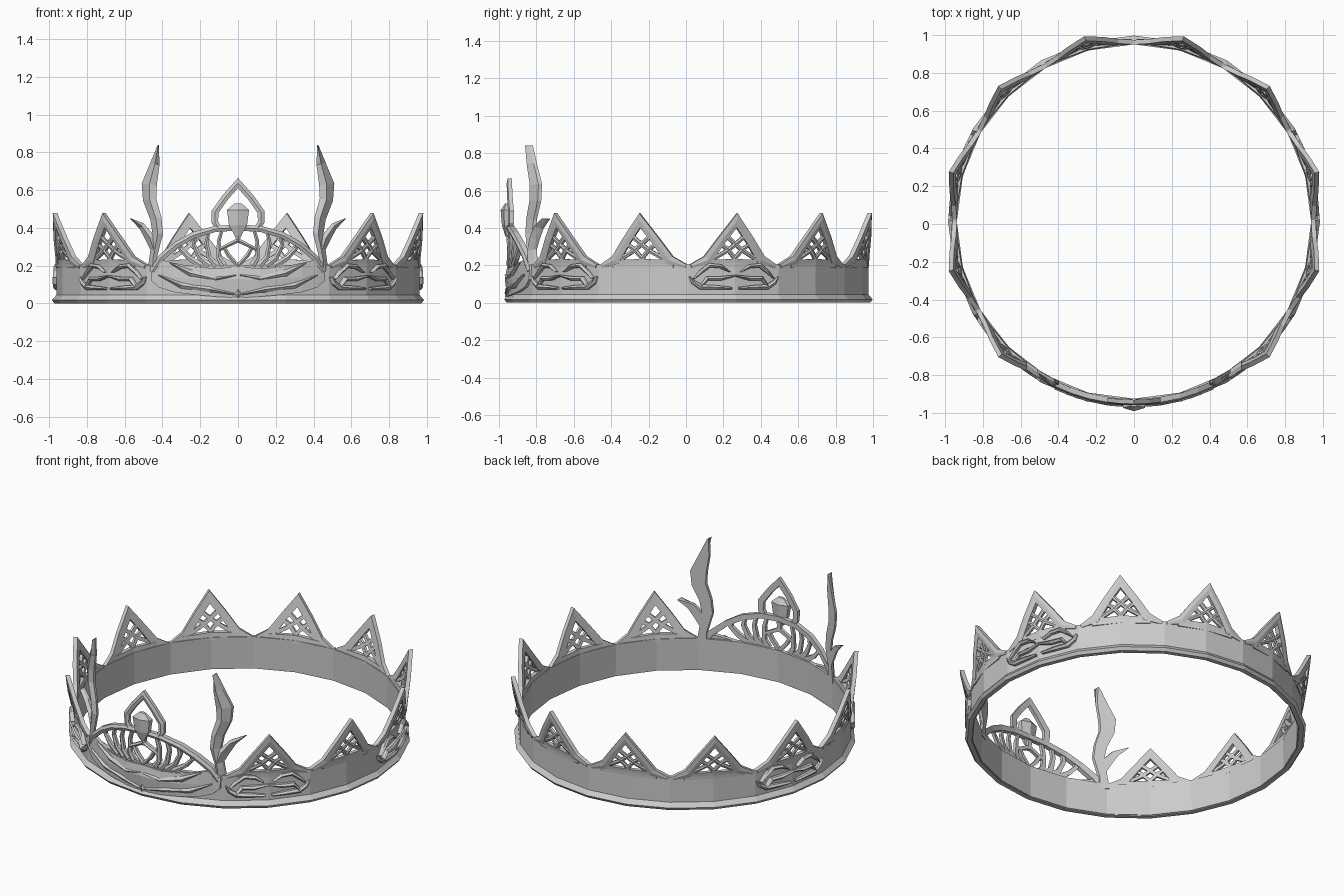
import bpy, bmesh, math
from mathutils import Vector

if "Cube" in bpy.data.objects:
    bpy.data.objects.remove(bpy.data.objects["Cube"])

CY = 0.013  # ring centre in y


def pt(a0, u, z, r):
    """Wrap a flat position (u sideways, z up) round the ring at heading a0 (0 = front)."""
    a = math.radians(a0) + math.asin(u / r)
    return Vector((r * math.sin(a), CY - r * math.cos(a), z))


def finish(name, bm):
    bmesh.ops.recalc_face_normals(bm, faces=bm.faces)
    me = bpy.data.meshes.new(name)
    bm.to_mesh(me)
    bm.free()
    ob = bpy.data.objects.new(name, me)
    bpy.context.collection.objects.link(ob)
    return ob


def flare(z):
    """Outer radius: points lean outward above the band."""
    return 0.962 + 0.055 * max(0, z - 0.2) / 0.285


def straight(z):
    return 0.962


def ribbon(bm, a0, path, inner=-0.025, outer=0.0, ridge=0.008, rf=straight):
    """Ridged strip along path of (u, z, width), wrapped on the ring."""
    p = [Vector(q[:2]) for q in path]
    rings = []
    for i, q in enumerate(path):
        d0 = (p[i] - p[i - 1]).normalized() if i else (p[1] - p[0]).normalized()
        d1 = (p[i + 1] - p[i]).normalized() if i < len(p) - 1 else d0
        t = (d0 + d1).normalized()
        n = Vector((-t.y, t.x))
        h = n * q[2] / 2 / max(0.45, t.dot(d0))
        ring = []
        for s, off in ((-1, inner), (-1, outer), (0, outer + ridge), (1, outer), (1, inner)):
            c = p[i] + h * s
            ring.append(bm.verts.new(pt(a0, c.x, c.y, rf(c.y) + off)))
        rings.append(ring)
    for a, b in zip(rings, rings[1:]):
        for k in range(5):
            bm.faces.new((a[k], a[(k + 1) % 5], b[(k + 1) % 5], b[k]))
    bm.faces.new(rings[0])
    bm.faces.new(rings[-1])


def mirrored(bm, a0, path, **kw):
    ribbon(bm, a0, path, **kw)
    ribbon(bm, a0, [(-u, z, w) for u, z, w in path], **kw)


def lathe(name, profile, n=24):
    """Closed (r, z) profile turned round the ring centre."""
    bm = bmesh.new()
    rings = [[bm.verts.new(pt(360 * i / n, 0, z, r)) for r, z in profile] for i in range(n)]
    m = len(profile)
    for i in range(n):
        a, b = rings[i], rings[(i + 1) % n]
        for k in range(m):
            bm.faces.new((a[k], b[k], b[(k + 1) % m], a[(k + 1) % m]))
    return finish(name, bm)


# Band and bottom rim
lathe("band", [(0.94, 0.005), (0.962, 0.005), (0.962, 0.205), (0.938, 0.205)])
lathe("bottom_rim", [(0.945, 0), (0.972, 0), (0.985, 0.018), (0.962, 0.045), (0.945, 0.02)])

# Ten openwork points, none behind the front ornament
for i in range(10):
    a = 45 + 30 * i
    bm = bmesh.new()
    leg = [(-0.235, 0.195, 0.02), (-0.15, 0.228, 0.05), (-0.078, 0.335, 0.046), (0, 0.44, 0.046)]
    ribbon(bm, a, leg + [(-u, z, w) for u, z, w in leg[-2::-1]], rf=flare, ridge=0.004)
    ribbon(bm, a, [(-0.17, 0.207, 0.04), (0, 0.212, 0.045), (0.17, 0.207, 0.04)], rf=flare, ridge=0)
    mirrored(bm, a, [(-0.135, 0.225, 0.022), (-0.04, 0.28, 0.022), (0.055, 0.36, 0.022)],
             rf=flare, inner=-0.02, outer=-0.005, ridge=0.004)
    mirrored(bm, a, [(-0.085, 0.315, 0.02), (-0.045, 0.29, 0.022), (0.015, 0.22, 0.02)],
             rf=flare, inner=-0.02, outer=-0.005, ridge=0.004)
    finish("crown_point", bm)

# Scrollwork reliefs on both sides
for a in (45, -45, 105, -105):
    bm = bmesh.new()
    kw = dict(inner=-0.015, outer=0.01, ridge=0.01)
    mirrored(bm, a, [(-0.02, 0.078, 0.012), (-0.1, 0.082, 0.022), (-0.185, 0.085, 0.026),
                     (-0.225, 0.11, 0.022), (-0.245, 0.14, 0.004)], **kw)
    mirrored(bm, a, [(-0.185, 0.09, 0.01), (-0.15, 0.13, 0.02), (-0.08, 0.13, 0.022),
                     (0.0, 0.145, 0.008)], **kw)
    mirrored(bm, a, [(-0.22, 0.13, 0.006), (-0.185, 0.165, 0.018), (-0.14, 0.2, 0.022),
                     (-0.08, 0.195, 0.02), (-0.03, 0.165, 0.004)], **kw)
    finish("side_scroll", bm)

# Front plate: faceted lens with a raised ridge
bm = bmesh.new()
half = [(0, 0.195, 0.13, 0.03), (0.12, 0.185, 0.125, 0.036), (0.24, 0.195, 0.13, 0.047),
        (0.34, 0.215, 0.14, 0.06), (0.42, 0.235, 0.15, 0.085), (0.462, 0.2, 0.155, 0.125)]
cols = [(-x, t, m, b) for x, t, m, b in half[:0:-1]] + half
rings = []
for x, t, m, b in cols:
    prof = [(t, 0.945), (t, 0.968), (m, 0.982 - 0.03 * abs(x)), (b, 0.97), (b, 0.945)]
    rings.append([bm.verts.new(pt(0, x, z, r)) for z, r in prof])
for a, b in zip(rings, rings[1:]):
    for k in range(5):
        bm.faces.new((a[k], b[k], b[(k + 1) % 5], a[(k + 1) % 5]))
bm.faces.new(rings[0])
bm.faces.new(rings[-1])
finish("front_plate", bm)

# Leaf reliefs on the plate
bm = bmesh.new()
for path in ([(0.02, 0.05, 0.01), (0.15, 0.075, 0.03), (0.3, 0.095, 0.03), (0.42, 0.15, 0.006)],
             [(0.01, 0.15, 0.01), (0.12, 0.13, 0.03), (0.25, 0.16, 0.035), (0.36, 0.215, 0.006)]):
    mirrored(bm, 0, path, inner=0, outer=0.01, ridge=0.012)
ribbon(bm, 0, [(0, 0.03, 0.005), (0, 0.05, 0.035), (0, 0.075, 0.005)], inner=0, outer=0.01, ridge=0.01)
finish("plate_leaves", bm)

# Arch over the plate
bm = bmesh.new()
arch = [(0.455, 0.17, 0.02), (0.41, 0.24, 0.035), (0.33, 0.308, 0.034), (0.24, 0.36, 0.034),
        (0.12, 0.395, 0.032)]
ribbon(bm, 0, [(-u, z, w) for u, z, w in arch] + [(0, 0.402, 0.032)] + arch[::-1],
       inner=-0.022, outer=0.006)
finish("front_arch", bm)

# Fan ribs between plate and arch
bm = bmesh.new()
for s, e, ze in ((0.1, 0.085, 0.39), (0.15, 0.155, 0.375), (0.2, 0.225, 0.355), (0.26, 0.3, 0.315)):
    mirrored(bm, 0, [(s * 0.75, 0.2, 0.036), (s * 1.02, 0.245, 0.026),
                     ((s + e) / 2 * 1.1, (0.27 + ze) / 2, 0.02), (e, ze, 0.016)],
             inner=-0.018, outer=0.002, ridge=0.006)
mirrored(bm, 0, [(0, 0.2, 0.02), (0.05, 0.255, 0.022), (0.075, 0.3, 0.018)], inner=-0.018, outer=0.002)
mirrored(bm, 0, [(0, 0.335, 0.022), (0.05, 0.31, 0.02), (0.1, 0.285, 0.018)], inner=-0.018, outer=0.002)
ribbon(bm, 0, [(0, 0.32, 0.02), (0, 0.38, 0.03)], inner=-0.018, outer=0.002)
finish("fan_ribs", bm)

# Pointed frame round the gem
bm = bmesh.new()
side = [(-0.1, 0.395, 0.03), (-0.122, 0.43, 0.034), (-0.122, 0.485, 0.036), (-0.065, 0.565, 0.036)]
ribbon(bm, 0, side + [(0, 0.638, 0.036)] + [(-u, z, w) for u, z, w in side[::-1]],
       inner=-0.018, outer=0.004, ridge=0.006)
finish("gem_frame", bm)

# Faceted gem
bm = bmesh.new()
rings = []
for z, w in ((0.355, 0.018), (0.415, 0.055), (0.495, 0.068), (0.53, 0.022)):
    rings.append([bm.verts.new((w * math.sin(math.tau * k / 6),
                                -0.957 - 0.5 * w * math.cos(math.tau * k / 6), z)) for k in range(6)])
for a, b in zip(rings, rings[1:]):
    for k in range(6):
        bm.faces.new((a[k], a[(k + 1) % 6], b[(k + 1) % 6], b[k]))
bm.faces.new(rings[0])
bm.faces.new(rings[-1])
finish("gem", bm)

# Tall wavy horns with a small side leaf
for s in (1, -1):
    bm = bmesh.new()
    horn = [(0.455, 0.17, 0.05), (0.448, 0.25, 0.04), (0.425, 0.37, 0.055), (0.435, 0.45, 0.06),
            (0.468, 0.55, 0.07), (0.47, 0.63, 0.08), (0.44, 0.74, 0.05), (0.422, 0.84, 0.006)]
    leaf = [(0.44, 0.27, 0.03), (0.468, 0.35, 0.05), (0.51, 0.41, 0.035), (0.57, 0.45, 0.004)]
    for path in (horn, leaf):
        ribbon(bm, 0, [(s * u, z, w) for u, z, w in path], inner=-0.028, outer=-0.012, ridge=0.02)
    finish("horn", bm)
